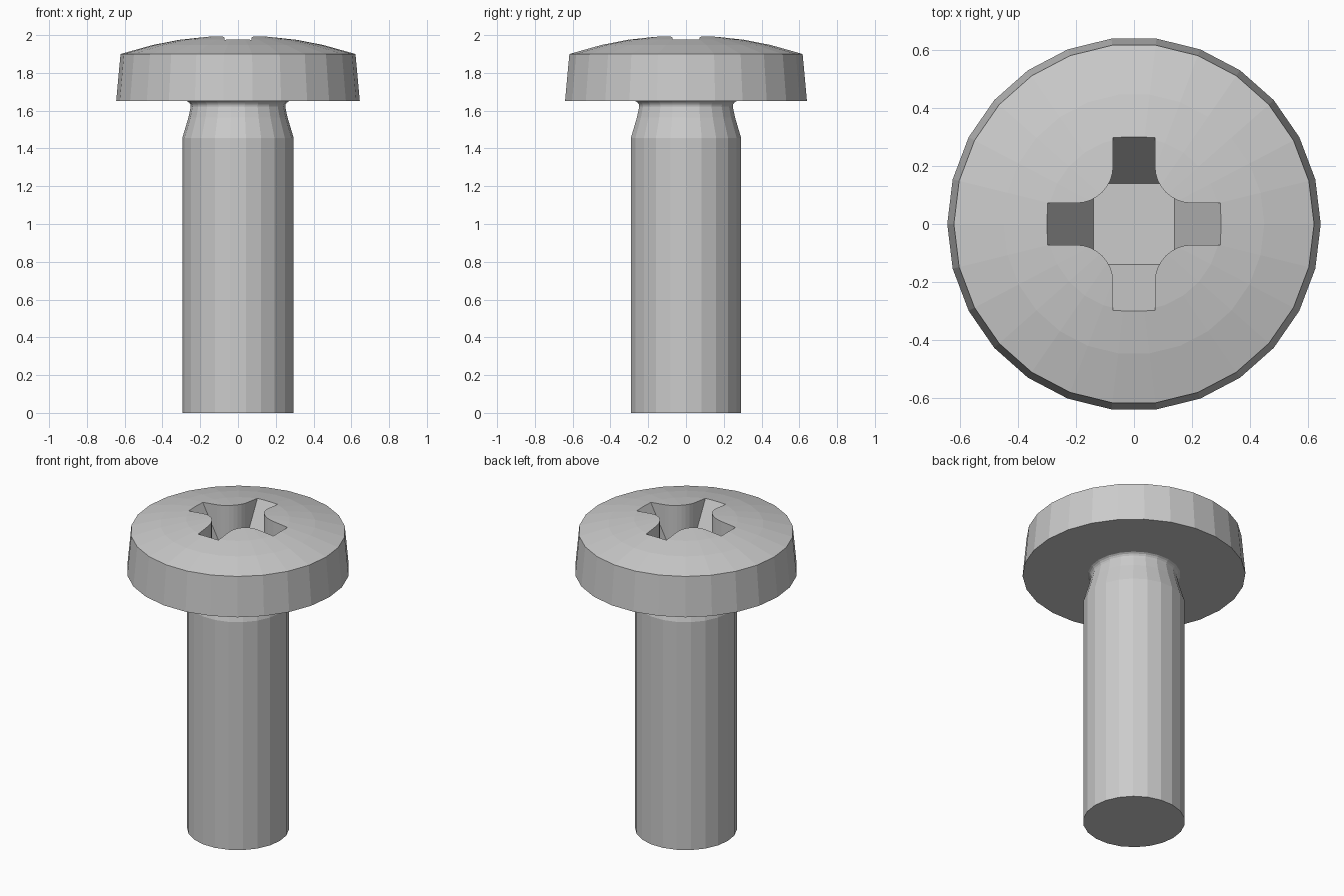
import bpy, bmesh
from math import cos, sin, pi, sqrt
from mathutils import Vector

if "Cube" in bpy.data.objects:
    bpy.data.objects.remove(bpy.data.objects["Cube"])


def make_object(name, bm):
    bmesh.ops.recalc_face_normals(bm, faces=bm.faces)
    mesh = bpy.data.meshes.new(name)
    bm.to_mesh(mesh)
    bm.free()
    ob = bpy.data.objects.new(name, mesh)
    bpy.context.collection.objects.link(ob)
    return ob


def lathe(name, profile, sides, cap_top=True):
    """Flat-faced solid of revolution; profile is (radius, z) from the bottom up."""
    bm = bmesh.new()
    rings = [[bm.verts.new((r * cos(2 * pi * i / sides), r * sin(2 * pi * i / sides), z))
              for i in range(sides)] for r, z in profile]
    for a, b in zip(rings, rings[1:]):
        for i in range(sides):
            j = (i + 1) % sides
            bm.faces.new((a[i], a[j], b[j], b[i]))
    bm.faces.new(rings[0][::-1])
    if cap_top:
        bm.faces.new(rings[-1])
    return make_object(name, bm)


# Head: tapered rim with a shallow spherical crown
R = 1.97
crown = [(r, 2 - R + sqrt(R * R - r * r)) for r in (0.45, 0.3, 0.15, 0.05)]
head = lathe("head", [(0.645, 1.65), (0.622, 1.9)] + crown, 26)

# Shank with narrowed neck and small fillet under the head
fillet = [(0.28 - 0.03 * cos(a * pi / 8), 1.622 + 0.03 * sin(a * pi / 8)) for a in range(5)]
lathe("shank", [(0.295, 0), (0.295, 1.455), (0.262, 1.565)] + fillet, 22, cap_top=False)

# Cross recess cutter: rounded cross prism with sloping arm ends
FLOOR, W, C = 1.67, 0.072, 0.2
outline = []
for q in range(4):
    quarter = [(0.6, W)]
    for k in range(9):
        a = -pi / 2 - k * pi / 16
        quarter.append((C + (C - W) * cos(a), C + (C - W) * sin(a)))
    quarter.append((W, 0.6))
    c, s = round(cos(q * pi / 2)), round(sin(q * pi / 2))
    outline += [(c * x - s * y, s * x + c * y) for x, y in quarter]
bm = bmesh.new()
base = bm.faces.new([bm.verts.new((x, y, FLOOR)) for x, y in outline])
top = bmesh.ops.extrude_face_region(bm, geom=[base])["geom"]
bmesh.ops.translate(bm, vec=(0, 0, 0.4), verts=[g for g in top if isinstance(g, bmesh.types.BMVert)])
if base.is_valid and not all(len(e.link_faces) == 2 for e in bm.edges):
    bmesh.ops.holes_fill(bm, edges=bm.edges)
for dx, dy in ((1, 0), (0, 1), (-1, 0), (0, -1)):
    normal = Vector((dx * (1.977 - FLOOR), dy * (1.977 - FLOOR), -0.16))
    cut = bmesh.ops.bisect_plane(bm, geom=bm.verts[:] + bm.edges[:] + bm.faces[:],
                                 plane_co=(0.3 * dx, 0.3 * dy, 1.977),
                                 plane_no=normal.normalized(), clear_outer=True)
    edges = [e for e in bm.edges if e.is_boundary]
    bmesh.ops.holes_fill(bm, edges=edges)
cutter = make_object("recess_cutter", bm)
cutter.hide_render = True
cutter.hide_set(True)

mod = head.modifiers.new("recess", "BOOLEAN")
mod.operation = "DIFFERENCE"
mod.solver = "EXACT"
mod.object = cutter
